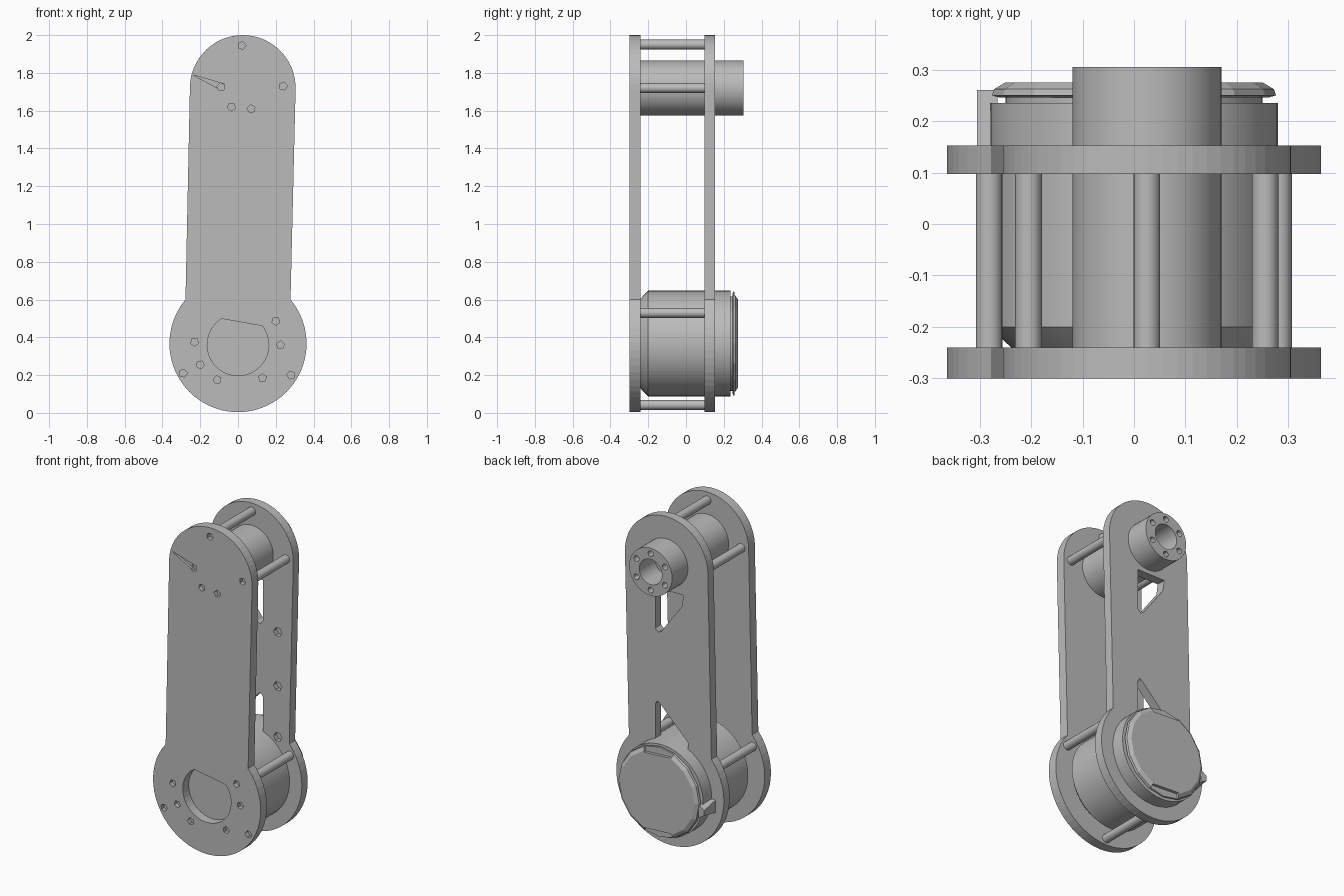
import bpy, bmesh, math
from mathutils import Matrix

if "Cube" in bpy.data.objects:
    bpy.data.objects.remove(bpy.data.objects["Cube"], do_unlink=True)

grey = bpy.data.materials.new("plain grey")
grey.use_nodes = True
GREY = (0.5, 0.5, 0.5, 1)
grey.diffuse_color = GREY
grey.node_tree.nodes["Principled BSDF"].inputs["Base Color"].default_value = GREY


def finish(name, bm):
    bmesh.ops.recalc_face_normals(bm, faces=bm.faces)
    mesh = bpy.data.meshes.new(name)
    bm.to_mesh(mesh)
    bm.free()
    obj = bpy.data.objects.new(name, mesh)
    bpy.context.collection.objects.link(obj)
    mesh.materials.append(grey)
    return obj


def prism(name, outline, y0, y1):
    """Extrude an (x, z) outline along y."""
    bm = bmesh.new()
    face = bm.faces.new([bm.verts.new((x, y0, z)) for x, z in outline])
    ext = bmesh.ops.extrude_face_region(bm, geom=[face])["geom"]
    bmesh.ops.translate(bm, vec=(0, y1 - y0, 0),
                        verts=[v for v in ext if isinstance(v, bmesh.types.BMVert)])
    return finish(name, bm)


def lathe(name, profile, x, z, sides):
    """Spin a (y, radius) profile around a y axis at x, z."""
    bm = bmesh.new()
    rings = []
    for y, r in profile:
        rings.append([bm.verts.new((px, y, pz)) for px, pz in circle(x, z, r, sides)])
    for a, b in zip(rings, rings[1:]):
        for i in range(sides):
            j = (i + 1) % sides
            bm.faces.new((a[i], a[j], b[j], b[i]))
    bm.faces.new(rings[0])
    bm.faces.new(rings[-1])
    return finish(name, bm)


def arc(x, z, r, a0, a1, n):
    angles = [math.radians(a0 + (a1 - a0) * i / n) for i in range(n + 1)]
    return [(x + r * math.cos(a), z + r * math.sin(a)) for a in angles]


def circle(x, z, r, n, start=0):
    return arc(x, z, r, start, start + 360, n)[:-1]


def cut(obj, cutters):
    for c in cutters:
        c.hide_render = True
        mod = obj.modifiers.new("cut", 'BOOLEAN')
        mod.operation = 'DIFFERENCE'
        mod.solver = 'EXACT'
        mod.object = c
    bpy.context.view_layer.update()
    mesh = bpy.data.meshes.new_from_object(
        obj.evaluated_get(bpy.context.evaluated_depsgraph_get()))
    obj.modifiers.clear()
    obj.data = mesh
    for c in cutters:
        bpy.data.objects.remove(c, do_unlink=True)


def smooth(obj):
    bpy.ops.object.select_all(action='DESELECT')
    obj.select_set(True)
    bpy.context.view_layer.objects.active = obj
    bpy.ops.object.shade_smooth_by_angle(angle=math.radians(30))


# Joint centres
TOP_X, TOP_Z = 0.025, 1.72
LOW_X, LOW_Z = 0.0, 0.367

# Arm outline: large round foot, slightly tapered shank, round head
outline = (arc(LOW_X, LOW_Z, 0.363, 140, 400, 40)
           + arc(TOP_X, TOP_Z, 0.28, -2, 182, 30))
front_plate = prism("front_plate", outline, -0.30, -0.24)
back_plate = prism("back_plate", outline, 0.097, 0.153)

# Front plate: round window with a straight upper edge, and small pits
window = arc(0, 0.36, 0.163, 122, 398, 28)
cutters = [prism("window_cutter", window, -0.35, -0.2)]
front_pits = [(0.02, 1.945), (-0.09, 1.725), (-0.035, 1.62), (0.24, 1.73), (0.07, 1.61),
              (-0.23, 0.375), (-0.29, 0.21), (-0.11, 0.175), (0.2, 0.485), (0.225, 0.36),
              (0.28, 0.2), (-0.2, 0.255), (0.13, 0.185)]
for i, (x, z) in enumerate(front_pits):
    cutters.append(prism("pit_cutter", circle(x, z, 0.022, 5, 25 * i), -0.33, -0.275))
cutters.append(prism("scratch_cutter", [(-0.24, 1.79), (-0.10, 1.715), (-0.07, 1.74)],
                     -0.33, -0.285))
cut(front_plate, cutters)

# Back plate: wedge-shaped lightening slots and pits on the inner face
upper_slot = [(0.10, 1.55), (-0.09, 1.55), (-0.08, 1.48), (0.06, 1.29), (0.08, 1.28),
              (0.10, 1.30)]
lower_slot = [(0.10, 0.60), (0.10, 0.84), (0.085, 0.86), (0.07, 0.85), (-0.12, 0.66),
              (-0.12, 0.60)]
cutters = [prism("slot_cutter", s, 0.05, 0.2) for s in (upper_slot, lower_slot)]
for side in (-1, 1):
    for z in (1.26, 0.93, 0.62):
        cutters.append(prism("pit_cutter", circle(0.2 * side, z, 0.028, 6), 0.06, 0.125))
cut(back_plate, cutters)

# Spacer rods, three around each joint
for joint, x, z, r, angles in (("upper", TOP_X, TOP_Z, 0.23, (90, 0, 180)),
                               ("lower", LOW_X, LOW_Z, 0.325, (270, 30, 150))):
    for i, a in enumerate(angles):
        a = math.radians(a)
        rod = lathe(f"{joint}_spacer_rod_{i + 1}", [(-0.245, 0.026), (0.10, 0.026)],
                    x + r * math.cos(a), z + r * math.sin(a), 20)
        smooth(rod)

# Upper hub with a bore and six bolt holes
hub = lathe("upper_hub", [(-0.245, 0.145), (0.305, 0.145)], TOP_X, TOP_Z, 48)
cutters = [prism("bore_cutter", circle(TOP_X, TOP_Z, 0.077, 32), -0.22, 0.35)]
for x, z in circle(TOP_X, TOP_Z, 0.111, 6, 90):
    cutters.append(prism("bolt_cutter", circle(x, z, 0.018, 12), 0.24, 0.35))
cut(hub, cutters)
smooth(hub)

# Motor drum, passing through the back plate
drum = lathe("motor_drum", [(-0.243, 0.235), (-0.225, 0.255), (-0.2, 0.28), (0.235, 0.28),
                            (0.235, 0.25), (0.25, 0.25)], LOW_X, LOW_Z, 48)
smooth(drum)

# Faceted end cap with two notches in its rim
cap = lathe("motor_end_cap", [(0.246, 0.262), (0.25, 0.276), (0.262, 0.272), (0.275, 0.25)],
            LOW_X, LOW_Z, 16)
notches = []
for sign in (-1, 1):
    pts = [(-0.09, 0.235), (0.09, 0.225), (0.12, 0.32), (-0.12, 0.32)]
    notches.append(prism("notch_cutter", [(x * sign, LOW_Z + z * sign) for x, z in pts],
                         0.257, 0.30))
cut(cap, notches)

# Small wedge-shaped lug beside the drum
bm = bmesh.new()
bmesh.ops.create_cube(bm, size=1, matrix=Matrix.Translation((-0.285, 0.2, 0.32))
                      @ Matrix.Diagonal((0.04, 0.12, 0.08, 1)))
for v in bm.verts:
    if v.co.y > 0.2 and v.co.x < -0.285:
        v.co.z = 0.32 + (v.co.z - 0.32) * 0.4
finish("motor_side_lug", bm)
